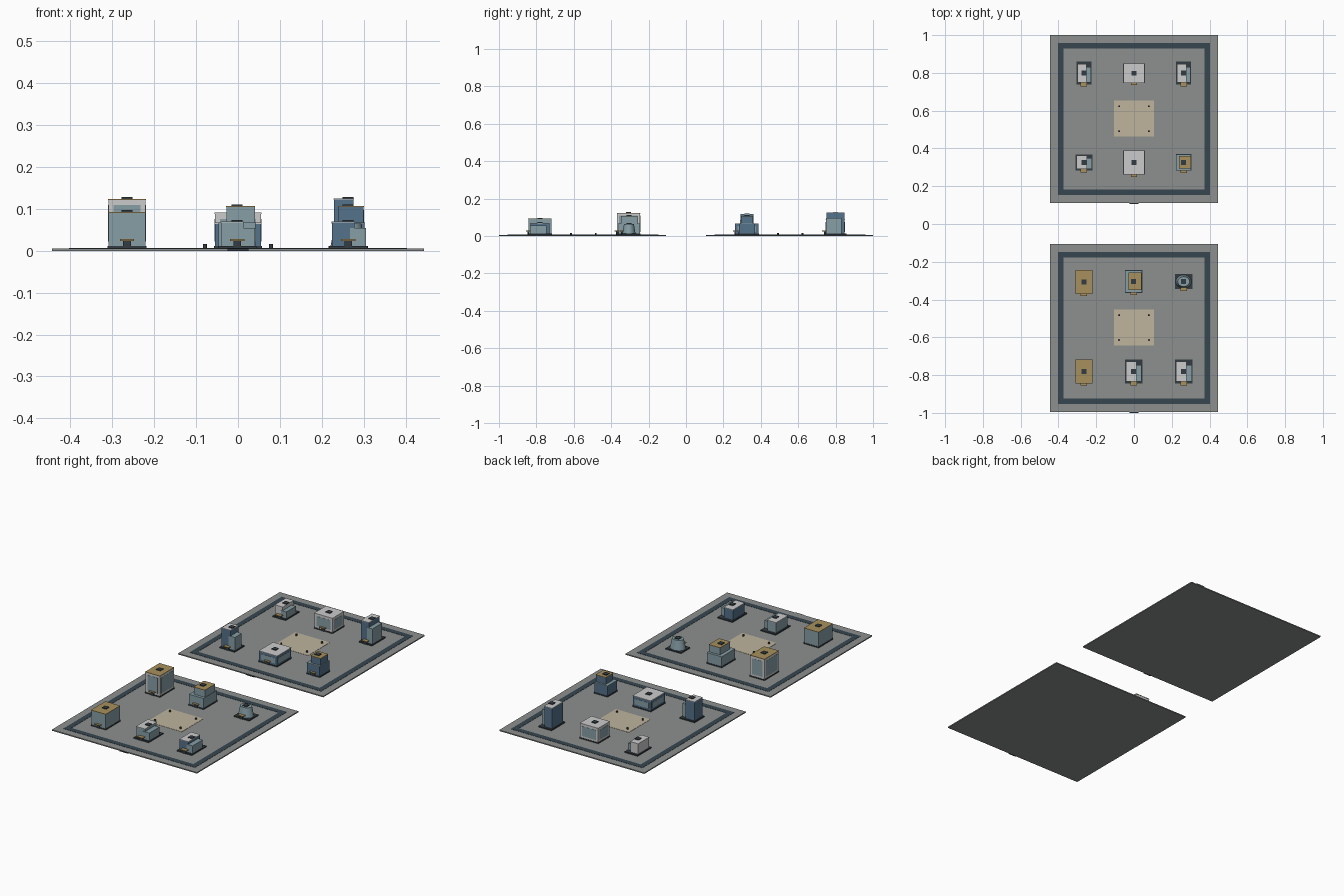
import bpy, math

if "Cube" in bpy.data.objects:
    bpy.data.objects.remove(bpy.data.objects["Cube"])


def mat(name, hexcol):
    # hex sRGB -> linear diffuse colour
    c = [int(hexcol[i:i + 2], 16) / 255 for i in (0, 2, 4)]
    m = bpy.data.materials.new(name)
    m.diffuse_color = [((v + 0.055) / 1.055) ** 2.4 for v in c] + [1]
    m.use_nodes = True
    m.node_tree.nodes["Principled BSDF"].inputs["Base Color"].default_value = m.diffuse_color
    return m


GROUND = mat("ground_grey", "8C908D")
ROAD = mat("road_slate", "37464F")
PAVE = mat("paving_beige", "BFB59D")
DARK = mat("plinth_dark", "343C42")
BLUE = mat("wall_blue", "869FA6")
NAVY = mat("wall_navy", "55728A")
PALE = mat("wall_pale", "C8CCC9")
GOLD = mat("roof_gold", "A8905C")
G = 0.006          # top of the ground tile


def box(name, x0, x1, y0, y1, z0, z1, m):
    bpy.ops.mesh.primitive_cube_add(size=1, location=((x0 + x1) / 2, (y0 + y1) / 2, (z0 + z1) / 2))
    o = bpy.context.object
    o.name = name
    o.dimensions = (x1 - x0, y1 - y0, z1 - z0)
    bpy.ops.object.transform_apply(location=False, rotation=False, scale=True)
    o.data.materials.append(m)
    return o


def cbox(name, x, y, hx, hy, z0, z1, m):
    return box(name, x - hx, x + hx, y - hy, y + hy, z0, z1, m)


def site(name, x, y, hx, hy):
    # dark plinth and the small canopy with door at the front
    cbox(name + "_plinth", x, y, hx, hy, G, G + 0.006, DARK)
    box(name + "_canopy", x - 0.017, x + 0.017, y - hy - 0.011, y - hy + 0.01, 0.024, 0.028, GOLD)
    cbox(name + "_door", x, y - hy + 0.002, 0.009, 0.004, G, 0.024, DARK)


def capped(name, x0, x1, y0, y1, z0, z1, wall, roof):
    # wall block with a thin roof slab
    box(name + "_walls", x0, x1, y0, y1, z0, z1 - 0.003, wall)
    box(name + "_roof", x0 - 0.001, x1 + 0.001, y0 - 0.001, y1 + 0.001, z1 - 0.003, z1, roof)


def vent(name, x, y, z):
    cbox(name + "_vent", x, y, 0.013, 0.013, z, z + 0.004, DARK)


def block(name, x, y, hx, hy, h, wall, roof, panel=None):
    # single block, optionally with a glazed panel on every side
    site(name, x, y, hx, hy)
    capped(name, x - hx + .002, x + hx - .002, y - hy + .002, y + hy - .002, G + 0.006, h, wall, roof)
    if panel:
        z0, z1 = 0.022, h - 0.015
        cbox(name + "_glass_x", x, y, hx - 0.001, hy - 0.014, z0, z1, panel)
        cbox(name + "_glass_y", x, y, hx - 0.014, hy - 0.001, z0, z1, panel)
    vent(name, x, y, h)


def stepped(name, x, y, hx, hy, h1, h2, wall, low_roof):
    # two tiers, upper one shifted to the right
    site(name, x, y, hx, hy)
    capped(name + "_lower", x - hx + .002, x + hx - .002, y - hy + .002, y + hy - .002, G + .006, h1, wall, low_roof)
    capped(name + "_upper", x - hx * .55, x + hx - .004, y - hy * .72, y + hy * .75, h1, h2, wall, GOLD)
    vent(name, x, y, h2)


def winged(name, x, y, hx, hy, h1, h2, wall):
    # main block with a lower wing on the right
    site(name, x, y, hx, hy)
    capped(name + "_main", x - hx * .85, x + hx * .32, y - hy * .8, y + hy * .8, G + .006, h2, wall, PALE)
    box(name + "_wing", x + hx * .1, x + hx * .93, y - hy * .84, y + hy * .55, G + .006, h1, BLUE)
    vent(name, x, y, h2)


def round_tower(name, x, y, rx, ry, h):
    site(name, x, y, rx + .005, ry + .005)
    bpy.ops.mesh.primitive_cone_add(vertices=24, radius1=1, radius2=0.75, depth=1,
                                    location=(x, y, (G + .006 + h) / 2))
    o = bpy.context.object
    o.name = name + "_body"
    o.scale = (rx, ry, h - G - .006)
    bpy.ops.object.transform_apply(location=False, rotation=False, scale=True)
    o.data.materials.append(BLUE)
    bpy.ops.object.shade_smooth_by_angle()
    vent(name, x, y, h)


def tile(name, cy):
    # ground slab, ring road, plaza, bollards, front tab
    cbox(name + "_ground", 0, cy, 0.4445, 0.4445, 0, G, GROUND)
    a, b, t = 0.403, 0.374, 0.0012
    for s in (-1, 1):
        cbox(name + "_road_across", 0, cy + s * (a + b) / 2, a, (a - b) / 2, G - .001, G + t, ROAD)
        cbox(name + "_road_along", s * (a + b) / 2, cy, (a - b) / 2, b, G - .001, G + t, ROAD)
    cbox(name + "_plaza", 0, cy + .002, 0.106, 0.095, G - .001, G + t, PAVE)
    for sx in (-1, 1):
        for sy in (-1, 1):
            bpy.ops.mesh.primitive_cylinder_add(vertices=12, radius=0.005, depth=0.01,
                                                location=(sx * .079, cy + .002 + sy * .066, G + .005))
            bpy.context.object.name = name + "_bollard"
            bpy.context.object.data.materials.append(DARK)
    box(name + "_tab", -.025, .025, cy - .4495, cy - .44, 0, .005, DARK)


FRONT, BACK = -0.5505, 0.5555
tile("front_tile", FRONT)
tile("back_tile", BACK)
X = 0.265

# front tile buildings
block("tall_framed_block", -X, -.307, .046, .064, .124, PALE, GOLD, BLUE)
stepped("stepped_block", -.002, -.304, .046, .06, .067, .107, BLUE, BLUE)
round_tower("round_tower", X - .002, -.305, .042, .035, .065)
block("gold_roof_block", -X, -.781, .046, .064, .093, BLUE, GOLD)
winged("winged_house_a", -.002, -.781, .046, .064, .055, .070, BLUE)
winged("winged_house_b", X - .002, -.781, .046, .064, .055, .070, NAVY)

# back tile buildings
winged("pale_winged_house", -X, .799, .04, .06, .05, .070, PALE)
block("pale_framed_block", 0, .798, .057, .052, .091, PALE, PALE, BLUE)
winged("tall_winged_tower", X - .002, .799, .04, .06, .097, .125, NAVY)
winged("winged_tower", -X, .326, .046, .043, .085, .117, NAVY)
block("low_framed_block", 0, .325, .057, .064, .067, NAVY, PALE, BLUE)
stepped("navy_stepped_tower", X - .002, .326, .041, .044, .068, .107, NAVY, BLUE)
